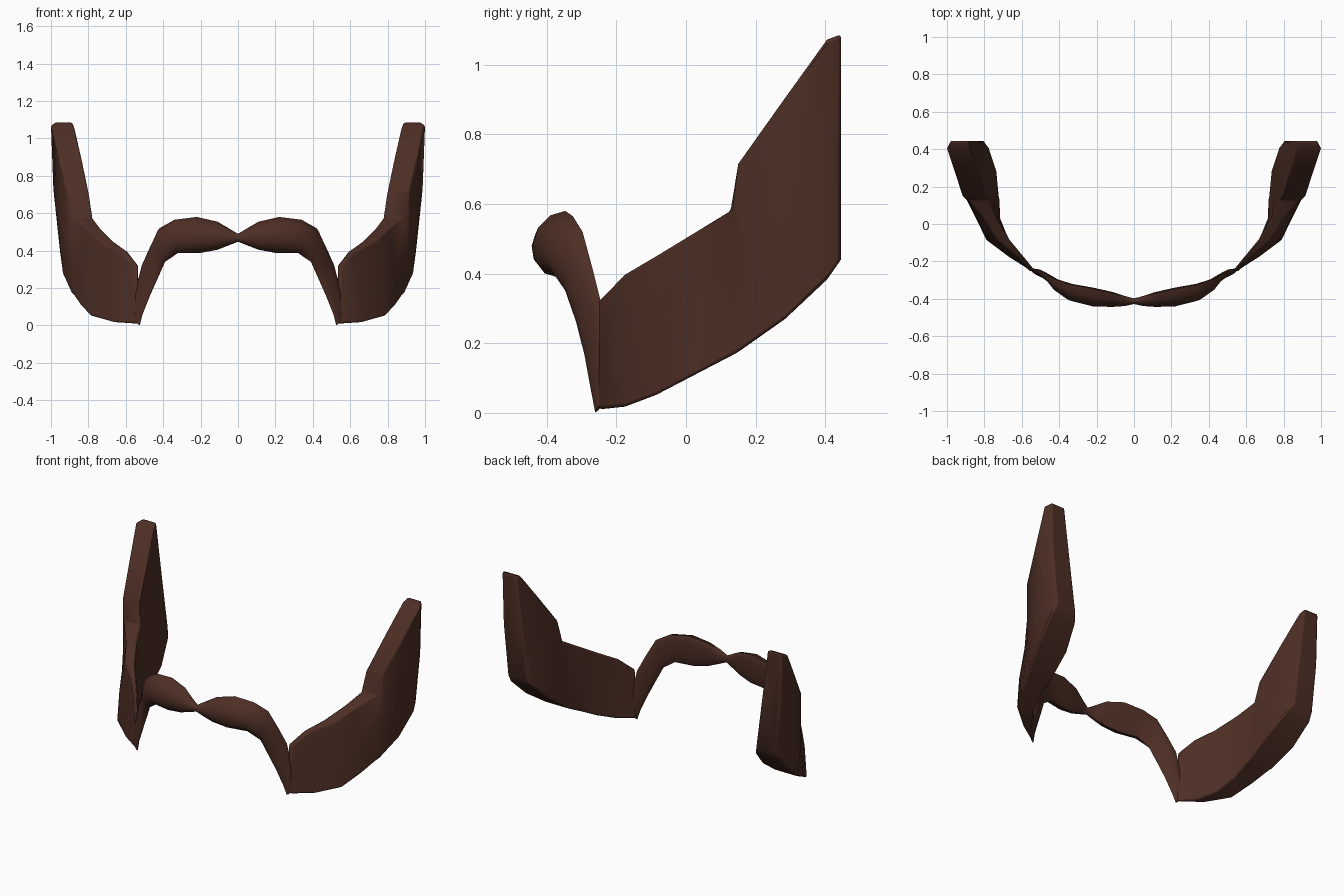
import bpy, bmesh, math
from mathutils import Vector

if "Cube" in bpy.data.objects:
    bpy.data.objects.remove(bpy.data.objects["Cube"])

brown = bpy.data.materials.new("dark_brown_hair")
brown.diffuse_color = (0.075, 0.028, 0.018, 1)
brown.use_nodes = True
brown.node_tree.nodes["Principled BSDF"].inputs["Base Color"].default_value = brown.diffuse_color


def loft(name, rings, cap_start=True):
    """Skin a list of equal-length point rings and mirror it across x."""
    bm = bmesh.new()
    rows = [[bm.verts.new(p) for p in r] for r in rings]
    n = len(rows[0])
    for a, b in zip(rows, rows[1:]):
        for i in range(n):
            j = (i + 1) % n
            bm.faces.new((a[i], a[j], b[j], b[i]))
    if cap_start:
        bm.faces.new(rows[0][::-1])
    bm.faces.new(rows[-1])
    bmesh.ops.recalc_face_normals(bm, faces=bm.faces)
    me = bpy.data.meshes.new(name)
    bm.to_mesh(me)
    bm.free()
    ob = bpy.data.objects.new(name, me)
    bpy.context.collection.objects.link(ob)
    me.materials.append(brown)
    return ob


def finish(ob, angle):
    m = ob.modifiers.new("mirror", 'MIRROR')
    m.use_clip = True
    bpy.ops.object.select_all(action='DESELECT')
    ob.select_set(True)
    bpy.context.view_layer.objects.active = ob
    bpy.ops.object.shade_smooth_by_angle(angle=math.radians(angle))


# Side whiskers: y, z low, z high, low x in/out, high x in/out
chop = [
    (-.250, .010, .320, .525, .550, .530, .560),
    (-.175, .018, .397, .610, .670, .590, .625),
    (-.085, .052, .450, .675, .790, .665, .735),
    (.030, .112, .520, .715, .845, .735, .805),
    (.128, .163, .580, .718, .880, .780, .885),
    (.150, .175, .715, .722, .892, .800, .915),
    (.285, .270, .905, .735, .935, .840, .960),
    (.405, .383, 1.072, .775, .950, .878, 1.000),
    (.445, .440, 1.087, .805, .940, .885, .980),
]
rings = []
for y, z0, z1, a, b, c, d in chop:
    zm = z0 + (z1 - z0) * .5
    bulge = .012 if y > -.2 else 0
    rings.append([(a, y, z0), (b, y, z0), ((b + d) / 2 + bulge, y, zm),
                  (d, y, z1), (c, y, z1), ((a + c) / 2, y, zm)])
whiskers = loft("side_whiskers", rings)
bev = whiskers.modifiers.new("round", 'BEVEL')
bev.width = .016
bev.segments = 2
bev.limit_method = 'ANGLE'
bev.angle_limit = math.radians(45)
finish(whiskers, 50)

# Moustache: top edge, bottom edge, front bulge, back bulge, turn of the normal
stache = [
    ((0, -.410, .490), (0, -.410, .448), .018, .012, 0),
    ((.05, -.395, .520), (.05, -.398, .428), .042, .012, 0),
    ((.11, -.372, .555), (.11, -.385, .405), .065, .012, 5),
    ((.22, -.347, .580), (.20, -.365, .388), .085, .012, 8),
    ((.34, -.325, .565), (.32, -.345, .388), .075, .012, 15),
    ((.42, -.297, .520), (.39, -.330, .340), .045, .012, 30),
    ((.47, -.270, .420), (.43, -.310, .250), .022, .015, 40),
    ((.515, -.245, .320), (.470, -.290, .160), .014, .015, 40),
    ((.550, -.240, .180), (.510, -.272, .060), .010, .012, 40),
    ((.553, -.243, .025), (.525, -.260, .002), .006, .006, 40),
]
rings = []
for top, bot, f, k, turn in stache:
    t, b = Vector(top), Vector(bot)
    c, u = (t + b) / 2, (t - b) / 2
    r = math.radians(turn)
    out = Vector((math.sin(r), -math.cos(r), 0))
    ring = []
    for i in range(12):
        a = math.tau * i / 12
        s = math.sin(a)
        ring.append(c + u * math.cos(a) + out * s * (f if s > 0 else k))
    rings.append(ring)
for p in rings[0]:
    p.x = 0
finish(loft("moustache", rings, cap_start=False), 60)
